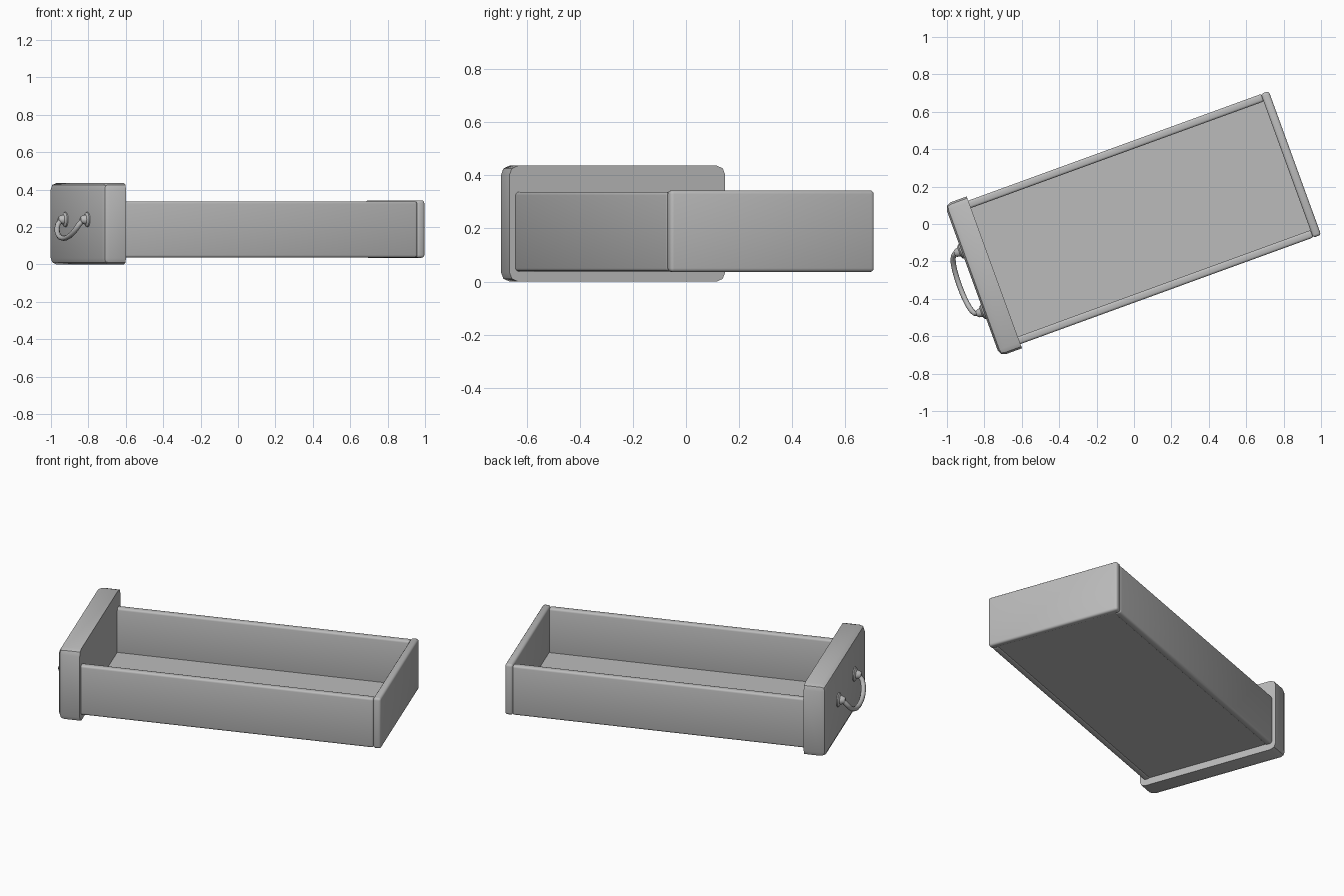
import bpy, bmesh
from math import radians, sin, cos, pi
from mathutils import Matrix

cube = bpy.data.objects.get("Cube")
if cube:
    bpy.data.objects.remove(cube, do_unlink=True)

grey = bpy.data.materials.new("plain grey")
grey.use_nodes = True
colour = (0.5, 0.5, 0.5, 1)
grey.diffuse_color = colour
grey.node_tree.nodes["Principled BSDF"].inputs["Base Color"].default_value = colour

TURN = Matrix.Rotation(radians(20), 4, 'Z')   # the drawer stands turned
MID = 0.0125                                  # centre line across the drawer


def finish(name, bm, angle=40):
    """Turn a bmesh into a named, coloured and smoothed object."""
    bmesh.ops.recalc_face_normals(bm, faces=bm.faces)
    mesh = bpy.data.meshes.new(name)
    bm.to_mesh(mesh)
    bm.free()
    mesh.materials.append(grey)
    ob = bpy.data.objects.new(name, mesh)
    bpy.context.collection.objects.link(ob)
    ob.matrix_world = TURN
    bpy.ops.object.select_all(action='DESELECT')
    ob.select_set(True)
    bpy.context.view_layer.objects.active = ob
    bpy.ops.object.shade_smooth_by_angle(angle=radians(angle))
    return ob


def board(name, x, y, z, bevel=0.0, segments=3, flat_back=False):
    """Box between (min, max) pairs, with rounded edges."""
    bm = bmesh.new()
    bmesh.ops.create_cube(bm, size=1)
    for v in bm.verts:
        v.co = [lo + (c + 0.5) * (hi - lo) for c, (lo, hi) in zip(v.co, (x, y, z))]
    if bevel:
        edges = [e for e in bm.edges
                 if not (flat_back and all(v.co.x > x[1] - 0.001 for v in e.verts))]
        bmesh.ops.bevel(bm, geom=edges, offset=bevel, segments=segments,
                        profile=0.5, affect='EDGES')
    return finish(name, bm)


# Front panel, rounded all round but flat where it meets the box
board("front_panel", (-0.916, -0.79), (MID - 0.432, MID + 0.432), (0, 0.436),
      0.034, 2, flat_back=True)

# Box: two sides, back and floor
for name, s in (("left_side", 1), ("right_side", -1)):
    y = sorted((MID + s * 0.366, MID + s * 0.408))
    board(name, (-0.80, 0.878), y, (0.038, 0.337), 0.012)
board("back_panel", (0.875, 0.92), (MID - 0.409, MID + 0.409), (0.036, 0.343), 0.014)
board("floor", (-0.80, 0.88), (MID - 0.39, MID + 0.39), (0.042, 0.07))

# Handle mounts: flared round knobs
HANDLE_Z, REACH = 0.24, 0.172
for name, s in (("left_handle_mount", 1), ("right_handle_mount", -1)):
    bm = bmesh.new()
    profile = [(-0.91, 0.042), (-0.922, 0.04), (-0.93, 0.026), (-0.95, 0.02), (-0.957, 0.012)]
    rings = []
    for x, r in profile:
        rings.append([bm.verts.new((x, 0.007 + s * REACH + r * cos(a * pi / 8),
                                    HANDLE_Z + r * sin(a * pi / 8))) for a in range(16)])
    for a, b in zip(rings, rings[1:]):
        for i in range(16):
            j = (i + 1) % 16
            bm.faces.new((a[i], a[j], b[j], b[i]))
    bm.faces.new(rings[0])
    bm.faces.new(rings[-1])
    finish(name, bm)

# Handle: a bent bar drooping between the mounts
curve = bpy.data.curves.new("handle_path", 'CURVE')
curve.dimensions = '3D'
curve.bevel_depth = 0.014
curve.bevel_resolution = 2
curve.use_fill_caps = True
spline = curve.splines.new('POLY')
STEPS = 12
spline.points.add(STEPS)
for i, p in enumerate(spline.points):
    t = pi * i / STEPS
    p.co = (-0.94 - 0.05 * sin(t) ** 0.6, 0.007 + REACH * cos(t),
            HANDLE_Z - 0.1 * sin(t), 1)
helper = bpy.data.objects.new("handle_helper", curve)
bpy.context.collection.objects.link(helper)
bpy.context.view_layer.update()
bm = bmesh.new()
bm.from_mesh(helper.evaluated_get(bpy.context.evaluated_depsgraph_get()).to_mesh())
bpy.data.objects.remove(helper, do_unlink=True)
finish("handle", bm, 60)
